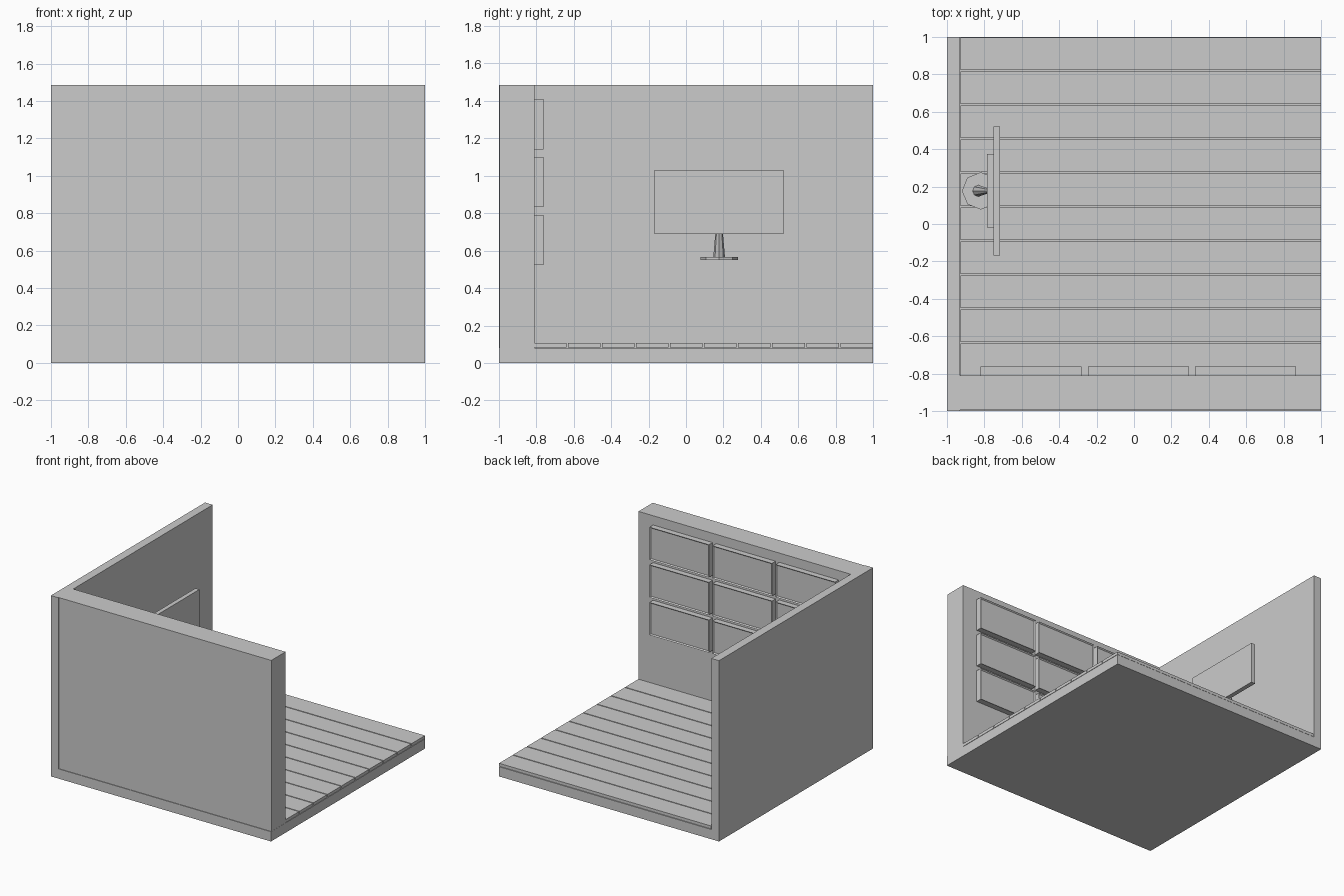
import bpy, bmesh
from math import cos, sin, pi

if "Cube" in bpy.data.objects:
    bpy.data.objects.remove(bpy.data.objects["Cube"])


def make_object(name, bm):
    bmesh.ops.recalc_face_normals(bm, faces=bm.faces)
    mesh = bpy.data.meshes.new(name)
    bm.to_mesh(mesh)
    bm.free()
    obj = bpy.data.objects.new(name, mesh)
    bpy.context.collection.objects.link(obj)
    return obj


def box_mesh(x, y, z):
    """Box spanning the (low, high) pair on each axis."""
    bm = bmesh.new()
    bmesh.ops.create_cube(bm, size=1)
    for v in bm.verts:
        v.co = [lo + (c + 0.5) * (hi - lo) for c, (lo, hi) in zip(v.co, (x, y, z))]
    return bm


def box(name, x, y, z):
    return make_object(name, box_mesh(x, y, z))


def loft(name, lower, upper, sides=8):
    """Faceted tube between two horizontal rings given as (x, y, z, radius)."""
    bm = bmesh.new()
    rings = []
    for x, y, z, r in (lower, upper):
        rings.append([bm.verts.new((x + r * cos(2 * pi * i / sides),
                                    y + r * sin(2 * pi * i / sides), z))
                      for i in range(sides)])
    for ring in rings:
        bm.faces.new(ring)
    for i in range(sides):
        j = (i + 1) % sides
        bm.faces.new((rings[0][i], rings[0][j], rings[1][j], rings[1][i]))
    return make_object(name, bm)


# Room shell
box("floor_slab", (-1, 1), (-1, 1), (0, 0.08))
box("left_wall", (-1, -0.93), (-1, 1), (0.08, 1.485))
box("front_wall", (-0.93, 0.999), (-0.995, -0.81), (0.08, 1.485))

# Floor planks
pitch = 2 / 11
for i in range(10):
    y1 = 0.998 - i * pitch
    box(f"floor_plank_{i + 1}", (-0.928, 1.0), (y1 - pitch + 0.008, y1), (0.083, 0.107))

# Three by three grid of shallow framed wall panels
for row in range(3):
    for col in range(3):
        x0, z0 = -0.82 + col * 0.573, 0.523 + row * 0.309
        bm = box_mesh((x0, x0 + 0.54), (-0.81, -0.762), (z0, z0 + 0.268))
        bm.normal_update()
        face = max(bm.faces, key=lambda f: f.calc_center_median().y)
        bmesh.ops.inset_region(bm, faces=[face], thickness=0.012)
        bmesh.ops.translate(bm, verts=face.verts, vec=(0, -0.01, 0))
        make_object(f"wall_panel_{row + 1}_{col + 1}", bm)

# Monitor
box("monitor_screen", (-0.752, -0.716), (-0.168, 0.522), (0.69, 1.03))
box("monitor_back", (-0.785, -0.752), (-0.02, 0.375), (0.76, 0.96))
loft("monitor_foot", (-0.82, 0.177, 0.55, 0.1), (-0.82, 0.177, 0.567, 0.1))
loft("monitor_neck", (-0.832, 0.177, 0.567, 0.031), (-0.775, 0.177, 0.79, 0.012))
